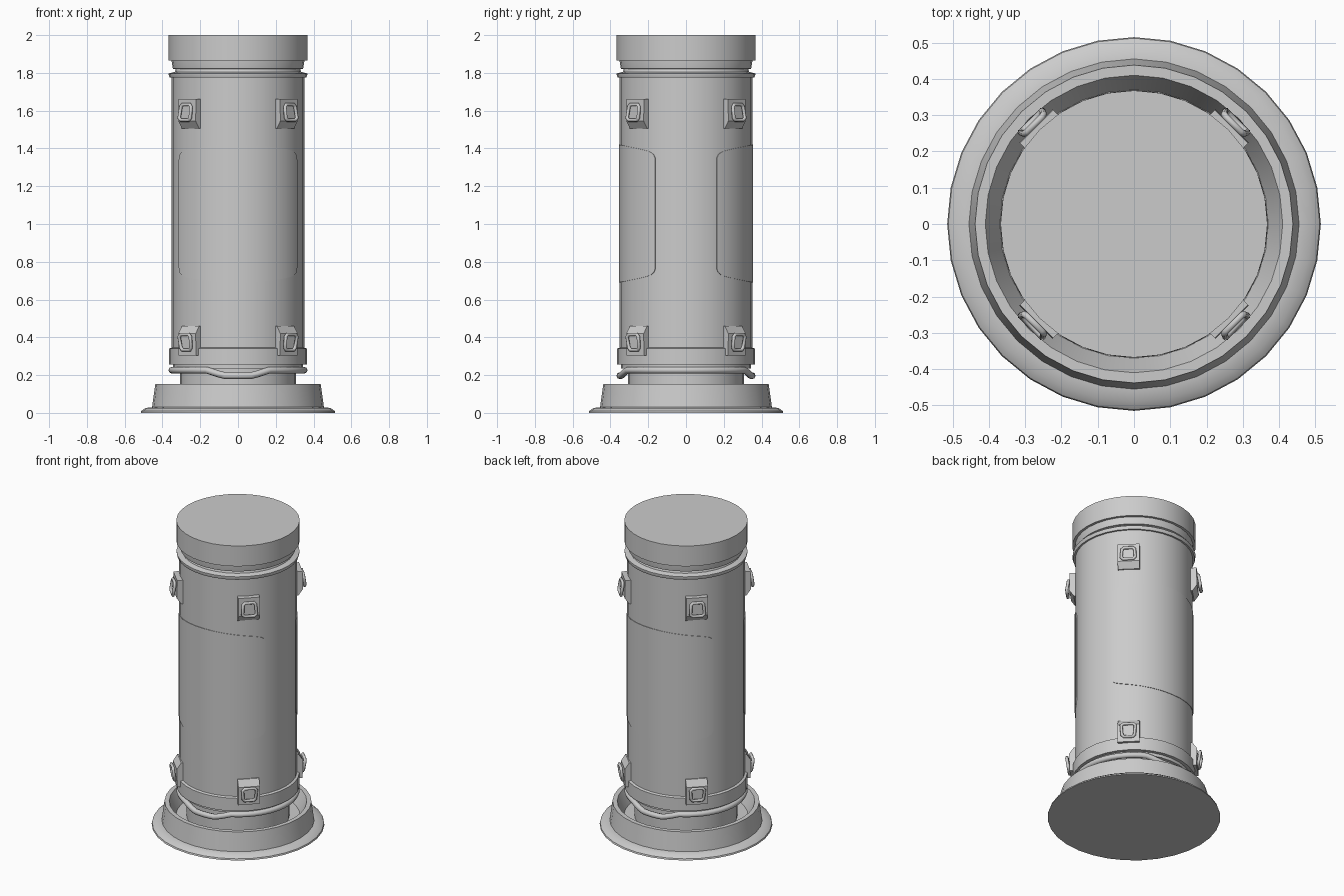
import bpy, bmesh
from math import sin, cos, pi, radians
from mathutils import Matrix, Vector

if "Cube" in bpy.data.objects:
    bpy.data.objects.remove(bpy.data.objects["Cube"])

SIDES = 32


def finish(name, bm):
    bmesh.ops.recalc_face_normals(bm, faces=bm.faces)
    me = bpy.data.meshes.new(name)
    bm.to_mesh(me)
    bm.free()
    ob = bpy.data.objects.new(name, me)
    bpy.context.collection.objects.link(ob)
    bpy.ops.object.select_all(action='DESELECT')
    ob.select_set(True)
    bpy.context.view_layer.objects.active = ob
    bpy.ops.object.shade_smooth_by_angle(angle=radians(30))
    return ob


def lathe(name, profile):
    """Revolve (radius, z) points, capping both ends."""
    bm = bmesh.new()
    rings = [[bm.verts.new((r * cos(2 * pi * i / SIDES), r * sin(2 * pi * i / SIDES), z))
              for i in range(SIDES)] for r, z in profile]
    for a, b in zip(rings, rings[1:]):
        for i in range(SIDES):
            j = (i + 1) % SIDES
            bm.faces.new((a[i], a[j], b[j], b[i]))
    bm.faces.new(rings[0])
    bm.faces.new(rings[-1])
    return finish(name, bm)


def tube(name, points, radius):
    """Closed round tube through the points."""
    cu = bpy.data.curves.new(name, 'CURVE')
    cu.dimensions = '3D'
    cu.bevel_depth = radius
    cu.bevel_resolution = 2
    sp = cu.splines.new('POLY')
    sp.points.add(len(points) - 1)
    for p, co in zip(sp.points, points):
        p.co = (*co, 1)
    sp.use_cyclic_u = True
    ob = bpy.data.objects.new(name, cu)
    bpy.context.collection.objects.link(ob)
    bpy.ops.object.select_all(action='DESELECT')
    ob.select_set(True)
    bpy.context.view_layer.objects.active = ob
    bpy.ops.object.convert(target='MESH')
    return bpy.context.object


# Flanged base with funnel-shaped recess
lathe("base", [(0.515, 0), (0.512, 0.01), (0.49, 0.026), (0.455, 0.03), (0.438, 0.152),
               (0.41, 0.152), (0.37, 0.06), (0.30, 0.06)])

# Column, lower band, main body, collar
lathe("body", [(0.307, 0.05), (0.307, 0.235), (0.345, 0.235), (0.345, 0.255), (0.366, 0.255),
               (0.366, 0.34), (0.351, 0.345), (0.351, 1.775), (0.362, 1.775), (0.367, 1.79),
               (0.367, 1.797), (0.335, 1.805), (0.33, 1.82), (0.345, 1.822), (0.352, 1.865),
               (0.352, 1.88)])

# Top cap
lathe("top_cap", [(0.368, 1.866), (0.368, 2.0)])

# Curved front and back panels with arched, rounded ends
def panel(name, turn):
    half = [(0, .365), (11.25, .363), (22.5, .359), (33.75, .352), (45, .343),
            (53, .334), (58, .325), (61, .312), (62.3, .295), (62.6, .27)]
    cols = [(-a, h) for a, h in reversed(half[1:])] + half
    bm = bmesh.new()
    loops = []
    for a, h in cols:
        t = radians(a) - pi / 2 + turn
        loops.append([bm.verts.new((r * cos(t), r * sin(t), 1.055 + s * h))
                      for r, s in ((0.354, -1), (0.354, 1), (0.335, 1), (0.335, -1))])
    for a, b in zip(loops, loops[1:]):
        for i in range(4):
            j = (i + 1) % 4
            bm.faces.new((a[i], a[j], b[j], b[i]))
    bm.faces.new(loops[0])
    bm.faces.new(loops[-1])
    finish(name, bm)


panel("front_panel", 0)
panel("back_panel", pi)

# Eight wedge brackets with pull loops, upper set mirrored to the lower set
wedge = [(0.32, 1.662), (0.38, 1.662), (0.382, 1.545), (0.355, 1.505), (0.32, 1.505)]
loop = [(-0.03, 0.398, 1.55), (0.03, 0.398, 1.55), (0.042, 0.399, 1.562), (0.038, 0.39, 1.62),
        (0.027, 0.388, 1.632), (-0.027, 0.388, 1.632), (-0.038, 0.39, 1.62), (-0.042, 0.399, 1.562)]
for level, flip in (("upper", False), ("lower", True)):
    for k in range(4):
        m = Matrix.Rotation(radians(45 + 90 * k), 4, 'Z')
        if flip:
            m = Matrix.Translation((0, 0, 1.965)) @ Matrix.Scale(-1, 4, (0, 0, 1)) @ m
        bm = bmesh.new()
        ends = [[bm.verts.new(m @ Vector((s * 0.065, r, z))) for r, z in wedge] for s in (-1, 1)]
        for e in ends:
            bm.faces.new(e)
        for i in range(5):
            j = (i + 1) % 5
            bm.faces.new((ends[0][i], ends[0][j], ends[1][j], ends[1][i]))
        finish(f"{level}_bracket_{k + 1}", bm)
        tube(f"{level}_pull_loop_{k + 1}", [m @ Vector(p) for p in loop], 0.0095)

# Cable ring around the column, dipping at front and back
ring = []
for i in range(64):
    t = 2 * pi * i / 64
    x, y = 0.35 * cos(t), 0.35 * sin(t)
    dip = min(1, max(0, (0.165 - abs(x)) / 0.09))
    ring.append((x, y, 0.226 - 0.029 * dip))
tube("cable_ring", ring, 0.018)
